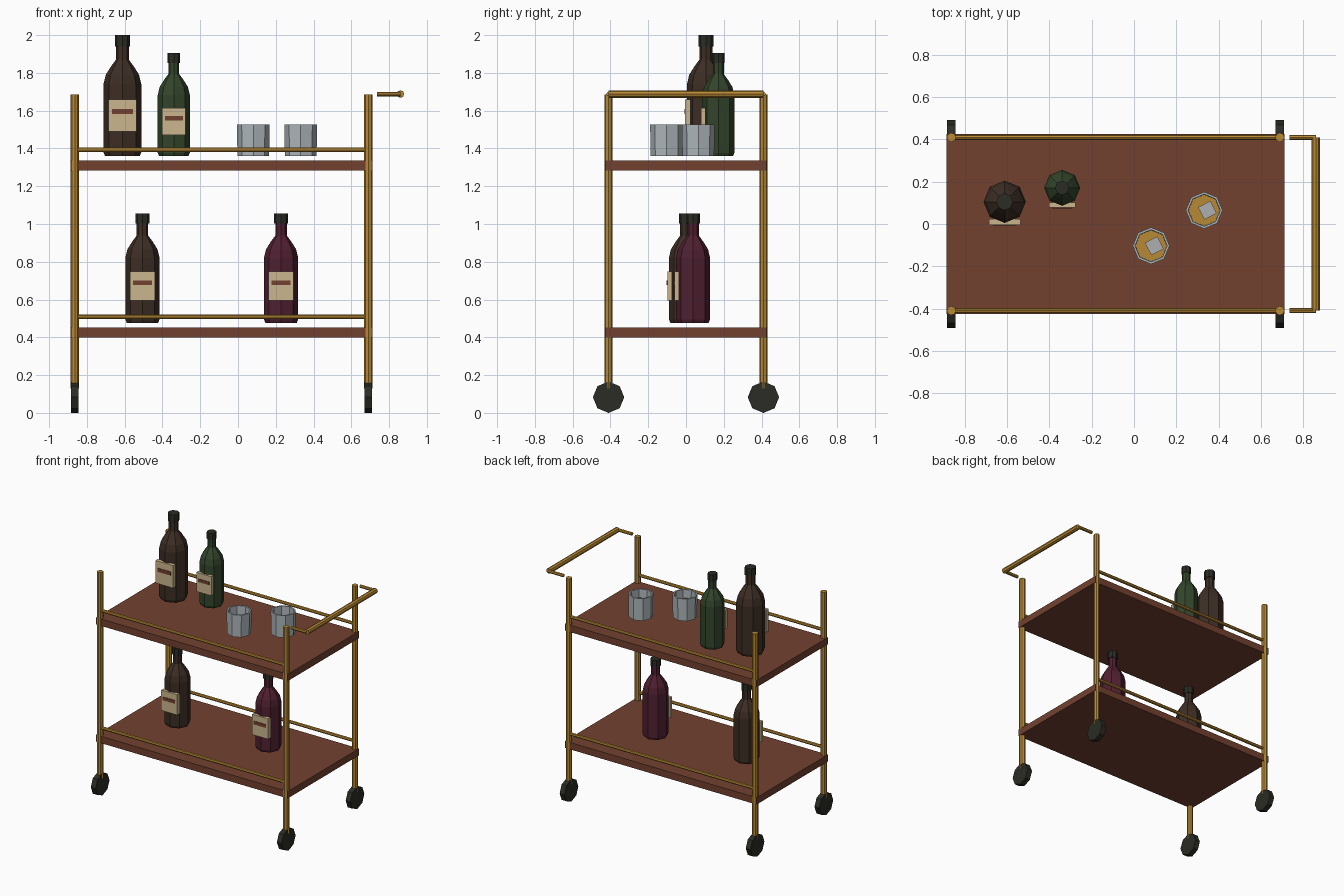
import bpy, bmesh, math
from mathutils import Matrix, Vector

cube = bpy.data.objects.get("Cube")
if cube:
    bpy.data.objects.remove(cube, do_unlink=True)


def material(name, rgb):
    m = bpy.data.materials.new(name)
    m.use_nodes = True
    m.diffuse_color = (*rgb, 1)
    m.node_tree.nodes["Principled BSDF"].inputs["Base Color"].default_value = (*rgb, 1)
    return m


BRASS = material("brass", (0.48, 0.25, 0.035))
WOOD = material("red wood", (0.17, 0.053, 0.028))
BLACK = material("dark rubber", (0.024, 0.025, 0.018))
BROWN = material("brown bottle glass", (0.046, 0.027, 0.018))
GREEN = material("green bottle glass", (0.033, 0.06, 0.024))
PLUM = material("plum bottle glass", (0.08, 0.014, 0.03))
PAPER = material("cream paper", (0.6, 0.47, 0.27))
GLASS = material("pale glass", (0.42, 0.47, 0.49))
ICE = material("ice", (0.42, 0.43, 0.44))


def finish(name, bm, mat):
    bmesh.ops.recalc_face_normals(bm, faces=bm.faces)
    mesh = bpy.data.meshes.new(name)
    bm.to_mesh(mesh)
    bm.free()
    mesh.materials.append(mat)
    ob = bpy.data.objects.new(name, mesh)
    bpy.context.collection.objects.link(ob)
    return ob


def box(name, centre, size, mat, turn=0):
    bm = bmesh.new()
    bmesh.ops.create_cube(bm, size=1, matrix=Matrix.Translation(centre)
                          @ Matrix.Rotation(turn, 4, "Z") @ Matrix.Diagonal((*size, 1)))
    return finish(name, bm, mat)


def rod(name, start, end, radius, mat, sides=8):
    a, b = Vector(start), Vector(end)
    turn = (b - a).to_track_quat("Z", "Y").to_matrix().to_4x4()
    bm = bmesh.new()
    bmesh.ops.create_cone(bm, cap_ends=True, segments=sides, radius1=radius, radius2=radius,
                          depth=(b - a).length, matrix=Matrix.Translation((a + b) / 2) @ turn)
    return finish(name, bm, mat)


def lathe(name, profile, base, scale, mat, sides=8):
    bm = bmesh.new()
    rings = []
    for r, z in profile:
        rings.append([bm.verts.new((base[0] + scale * r * math.cos(i * math.tau / sides),
                                    base[1] + scale * r * math.sin(i * math.tau / sides),
                                    base[2] + scale * z)) for i in range(sides)])
    for low, high in zip(rings, rings[1:]):
        for i in range(sides):
            j = (i + 1) % sides
            bm.faces.new((low[i], low[j], high[j], high[i]))
    bm.faces.new(rings[0])
    bm.faces.new(rings[-1])
    return finish(name, bm, mat)


# Frame: posts and wheels
MID, HALF_X, HALF_Y = -0.087, 0.777, 0.41
for end, sx in (("right", -1), ("left", 1)):
    for side, sy in (("front", -1), ("back", 1)):
        x, y = MID + sx * HALF_X, sy * HALF_Y
        rod(f"{side}_{end}_post", (x, y, 0.13), (x, y, 1.685), 0.022, BRASS)
        rod(f"{side}_{end}_wheel", (x - 0.02, y, 0.083), (x + 0.02, y, 0.083), 0.083, BLACK)

# Shelves with long guard rails
for level, z in (("lower", 0.425), ("upper", 1.31)):
    box(f"{level}_shelf", (MID, 0, z), (1.6, 0.85, 0.052), WOOD)
    for side, sy in (("front", -1), ("back", 1)):
        rod(f"{level}_{side}_rail", (MID - HALF_X, sy * HALF_Y, z + 0.083),
            (MID + HALF_X, sy * HALF_Y, z + 0.083), 0.012, BRASS)

# Push handle
rod("handle_bar", (0.86, -HALF_Y, 1.688), (0.86, HALF_Y, 1.688), 0.02, BRASS)
for side, sy in (("front", -1), ("back", 1)):
    rod(f"{side}_handle_arm", (0.735, sy * HALF_Y, 1.688), (0.86, sy * HALF_Y, 1.688), 0.012, BRASS)

# Bottles with cap, label and label stripe
BODY = [(0.092, 0), (0.1, 0.02), (0.1, 0.38), (0.088, 0.43), (0.06, 0.475),
        (0.034, 0.51), (0.034, 0.585)]
CAP = [(0.04, 0.58), (0.04, 0.64)]


def bottle(name, x, y, z, s, mat):
    lathe(f"{name}_bottle", BODY, (x, y, z), s, mat)
    lathe(f"{name}_cap", CAP, (x, y, z), s, BLACK)
    box(f"{name}_label", (x, y - 0.095 * s, z + 0.215 * s), (0.148 * s, 0.028 * s, 0.17 * s), PAPER)
    box(f"{name}_label_stripe", (x, y - 0.11 * s, z + 0.235 * s),
        (0.112 * s, 0.006, 0.027 * s), WOOD)


bottle("large_brown", -0.612, 0.105, 1.36, 1.0, BROWN)
bottle("green", -0.34, 0.171, 1.36, 0.85, GREEN)
bottle("small_brown", -0.506, 0, 0.477, 0.905, BROWN)
bottle("plum", 0.228, 0.037, 0.477, 0.905, PLUM)

# Tumblers with drink and an ice cube
TUMBLER = [(0.084, 0), (0.087, 0.168), (0.076, 0.168), (0.073, 0.02)]
for name, x, y in (("front", 0.081, -0.103), ("back", 0.332, 0.065)):
    lathe(f"{name}_tumbler", TUMBLER, (x, y, 1.36), 1, GLASS)
    lathe(f"{name}_drink", [(0.072, 0.022), (0.074, 0.06)], (x, y, 1.36), 1, BRASS)
    box(f"{name}_ice_cube", (x + 0.015, y, 1.445), (0.066, 0.066, 0.066), ICE, math.radians(27))
